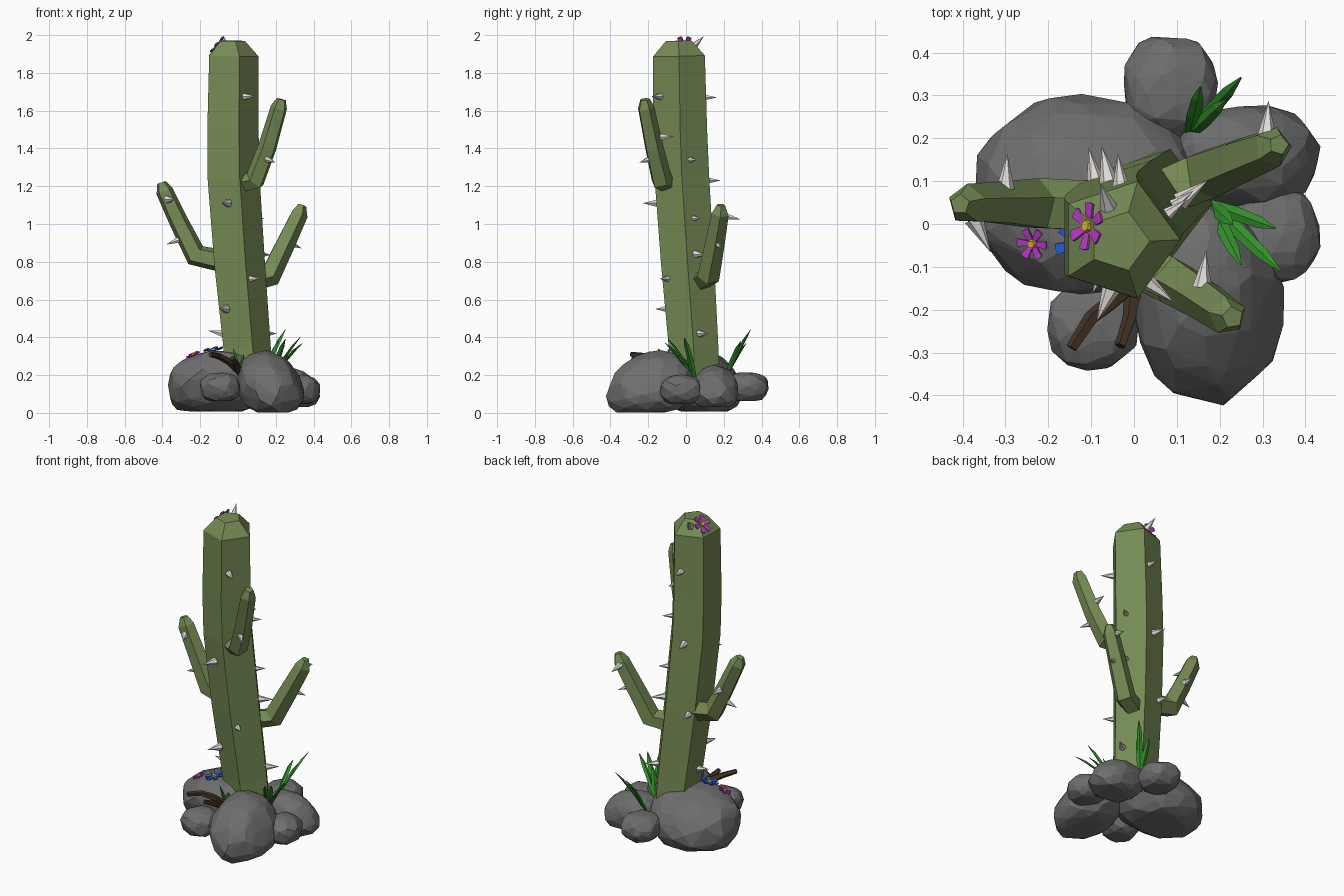
import bpy, bmesh, math, random
from mathutils import Vector as V

random.seed(4)

def mat(name, *c):
    m = bpy.data.materials.new(name)
    m.diffuse_color = (*c, 1)
    return m

CACTUS = mat("cactus green", 0.18, 0.26, 0.09)
STONE = mat("stone grey", 0.155, 0.155, 0.155)
SPINE = mat("pale spine", 0.76, 0.73, 0.71)
PURPLE = mat("purple petal", 0.5, 0.045, 0.6)
BLUE = mat("blue petal", 0.02, 0.12, 0.72)
YELLOW = mat("yellow centre", 0.7, 0.45, 0.03)
BARK = mat("brown bark", 0.055, 0.032, 0.018)
GRASS = mat("grass green", 0.035, 0.29, 0.025)

def finish(bm, name, *mats):
    bmesh.ops.recalc_face_normals(bm, faces=bm.faces)
    me = bpy.data.meshes.new(name)
    bm.to_mesh(me)
    bm.free()
    for m in mats:
        me.materials.append(m)
    ob = bpy.data.objects.new(name, me)
    bpy.context.collection.objects.link(ob)
    return ob

def tube(name, path, radii, sides, m, ref=None, flat=1.0):
    """Polygon rings along a path, capped at both ends."""
    pts = [V(p) for p in path]
    d = pts[-1] - pts[0]
    ref = V(ref) if ref else V((d.y, -d.x, 0)).normalized()
    bm, rings = bmesh.new(), []
    for i, (p, r) in enumerate(zip(pts, radii)):
        t = (pts[min(i + 1, len(pts) - 1)] - pts[max(i - 1, 0)]).normalized()
        u = (ref - t * ref.dot(t)).normalized()
        v = t.cross(u)
        ring = []
        for k in range(sides):
            a = math.tau * k / sides
            ring.append(bm.verts.new(p + u * (r * math.cos(a)) + v * (r * flat * math.sin(a))))
        rings.append(ring)
    for a, b in zip(rings, rings[1:]):
        for k in range(sides):
            j = (k + 1) % sides
            bm.faces.new((a[k], a[j], b[j], b[k]))
    bm.faces.new(rings[0])
    bm.faces.new(rings[-1])
    return finish(bm, name, m)

# Trunk: leaning pentagonal column with a bevelled crown
tube("trunk",
     [(0.052, 0.05, 0.1), (0.035, 0.04, 0.35), (-0.006, 0.008, 0.8), (-0.038, -0.022, 1.25),
      (-0.041, -0.031, 1.5), (-0.036, -0.037, 1.89), (-0.035, -0.04, 1.97)],
     [0.138, 0.138, 0.148, 0.152, 0.15, 0.144, 0.072], 5, CACTUS, ref=(1, 0, 0))

# Three bent arms
tube("left_arm", [(-0.06, 0.035, 0.80), (-0.225, 0.043, 0.835), (-0.313, 0.046, 1.01),
                  (-0.39, 0.046, 1.175), (-0.406, 0.046, 1.22)],
     [0.064, 0.064, 0.053, 0.048, 0.024], 5, CACTUS)
tube("high_arm", [(0.0, -0.09, 1.215), (0.09, -0.13, 1.23), (0.155, -0.17, 1.4),
                  (0.218, -0.214, 1.615), (0.23, -0.218, 1.66)],
     [0.054, 0.058, 0.052, 0.046, 0.026], 5, CACTUS)
tube("low_arm", [(0.07, 0.08, 0.70), (0.165, 0.118, 0.722), (0.25, 0.152, 0.9),
                 (0.324, 0.18, 1.055), (0.338, 0.185, 1.1)],
     [0.058, 0.062, 0.055, 0.048, 0.024], 5, CACTUS)

# Spines: base point and direction
spines = [
    ((0.03, -0.135, 1.675), (0.8, -0.6, 0)), ((-0.03, 0.085, 1.67), (-0.1, 1, 0)),
    ((-0.06, 0.105, 1.23), (-0.2, 1, 0)), ((-0.09, 0.1, 0.8), (-0.2, 1, 0)),
    ((-0.055, -0.155, 1.11), (-0.4, -0.9, 0)), ((-0.065, -0.09, 0.55), (-0.4, -0.9, 0)),
    ((-0.08, 0.0, 0.42), (-1, 0, 0.2)), ((0.055, -0.09, 0.71), (0.8, -0.6, 0)),
    ((0.075, 0.03, 1.03), (0.8, 0.6, 0)), ((0.11, 0.055, 0.84), (0.8, 0.6, -0.05)),
    ((0.14, 0.07, 0.42), (0.8, 0.6, 0)), ((0.06, 0.01, 1.34), (0.8, 0.6, 0)),
    ((-0.06, 0.04, 1.94), (-0.2, 0.6, 0.6)),
    ((-0.37, 0.005, 1.13), (0.45, -0.9, 0)), ((-0.305, 0.045, 0.92), (-0.9, -0.1, -0.35)),
    ((-0.3, 0.085, 1.0), (0.05, 1, 0)),
    ((0.15, -0.185, 1.345), (0.6, -0.8, -0.25)), ((0.16, -0.14, 1.46), (0.1, 1, 0.05)),
    ((0.27, 0.155, 0.9), (0.8, 0.4, -0.35)), ((0.31, 0.21, 1.04), (0.05, 1, -0.2)),
]
bm = bmesh.new()
for p, d in spines:
    d = V(d).normalized()
    q = d.to_track_quat('Z', 'Y')
    tip = bm.verts.new(V(p) + d * 0.08)
    ring = [bm.verts.new(V(p) - d * 0.008 + q @ V((0.023 * math.cos(k * math.tau / 6),
            0.023 * math.sin(k * math.tau / 6), 0))) for k in range(6)]
    bm.faces.new(ring)
    for k in range(6):
        bm.faces.new((ring[k], ring[(k + 1) % 6], tip))
finish(bm, "spines", SPINE)

# Rocks: convex hulls of jittered points on a rounded, flat-bottomed block
def rock(name, c, r, n=110, skew=(0, 0), p=2.4, taper=0.0):
    bm = bmesh.new()
    for i in range(n):
        z = 1 - 2 * (i + 0.5) / n
        a = i * 2.39996 + random.uniform(-0.25, 0.25)
        s = math.sqrt(1 - z * z)
        d = V((s * math.cos(a), s * math.sin(a), z))
        d /= sum(abs(k) ** p for k in d) ** (1 / p)
        d *= random.uniform(0.96, 1.03)
        if d.z < 0:
            d.z = max(d.z, -0.86) / 0.86
        w = 1 - taper * d.z
        bm.verts.new((c[0] + d.x * r[0] * w + skew[0] * d.z, c[1] + d.y * r[1] * w + skew[1] * d.z,
                      max(0, c[2] + d.z * r[2])))
    res = bmesh.ops.convex_hull(bm, input=bm.verts)
    junk = {e for e in res["geom_interior"] + res["geom_unused"] if isinstance(e, bmesh.types.BMVert)}
    bmesh.ops.delete(bm, geom=list(junk), context='VERTS')
    finish(bm, name, STONE)

rock("big_rock", (-0.11, 0.062, 0.17), (0.265, 0.225, 0.163), 130, (0.025, -0.035), 2.3, 0.06)
rock("front_right_rock", (0.165, -0.175, 0.168), (0.17, 0.23, 0.165), 100, (-0.03, 0.04), 2.1, 0.17)
rock("small_front_rock", (-0.095, -0.235, 0.138), (0.107, 0.105, 0.075), 70)
rock("right_rock", (0.327, -0.025, 0.125), (0.11, 0.114, 0.078), 70, p=2.3)
rock("back_right_rock", (0.255, 0.155, 0.14), (0.16, 0.118, 0.11), 80, (-0.03, 0), 2.5, 0.15)
rock("back_rock", (0.085, 0.32, 0.14), (0.112, 0.12, 0.076), 70)

# Flowers: six widening petals, raised tips, and a button centre
def flower(name, c, n, r, m):
    q = V(n).to_track_quat('Z', 'Y')
    bm = bmesh.new()
    c = V(c)
    for k in range(6):
        a = math.tau * k / 6
        o, w = V((math.cos(a), math.sin(a), 0)), V((-math.sin(a), math.cos(a), 0))
        layers = []
        for h in (0, 0.006):
            layers.append([bm.verts.new(c + q @ (o * (r * f) + w * (r * g) + V((0, 0, h + r * z))))
                           for f, g, z in ((0.1, -0.12, 0), (0.95, -0.25, 0.12), (1, 0, 0.14),
                                           (0.95, 0.25, 0.12), (0.1, 0.12, 0))])
        bm.faces.new(layers[0])
        bm.faces.new(layers[1])
        for i in range(5):
            j = (i + 1) % 5
            bm.faces.new((layers[0][i], layers[0][j], layers[1][j], layers[1][i]))
    lo, hi = [[bm.verts.new(c + q @ V((r * s * math.cos(k * math.tau / 6),
               r * s * math.sin(k * math.tau / 6), h))) for k in range(6)]
              for s, h in ((0.34, 0), (0.24, 0.016))]
    centre = [bm.faces.new(lo), bm.faces.new(hi)]
    centre += [bm.faces.new((lo[k], lo[(k + 1) % 6], hi[(k + 1) % 6], hi[k])) for k in range(6)]
    for f in centre:
        f.material_index = 1
    finish(bm, name, m, YELLOW)

flower("crown_flower", (-0.103, -0.006, 1.945), (-0.75, 0.1, 0.65), 0.056, PURPLE)
flower("purple_rock_flower", (-0.235, -0.045, 0.302), (-0.4, -0.2, 0.9), 0.038, PURPLE)
flower("blue_rock_flower", (-0.13, -0.045, 0.328), (-0.15, -0.15, 0.97), 0.054, BLUE)

# Grass: flattened tapering blades in tufts
def tuft(name, base, tips):
    b = V(base)
    for i, t in enumerate(tips):
        t = V(t)
        path = [b, b.lerp(t, 0.35) + V((0, 0, 0.015)), b.lerp(t, 0.75) + V((0, 0, 0.012)), t]
        tube(f"{name}_{i + 1}", path, [0.012, 0.017, 0.014, 0.002], 4, GRASS, flat=0.45)

tuft("right_grass", (0.18, 0.045, 0.18),
     [(0.33, -0.01, 0.40), (0.342, -0.11, 0.37), (0.25, -0.095, 0.39), (0.23, 0.0, 0.35)])
tuft("back_grass", (0.13, 0.21, 0.18),
     [(0.155, 0.32, 0.37), (0.25, 0.342, 0.44), (0.215, 0.29, 0.38)])
tuft("front_grass", (0.01, -0.125, 0.19), [(-0.025, -0.145, 0.34), (0.03, -0.14, 0.31)])

# Dead twigs at the front
tube("long_twig", [(0.02, -0.12, 0.21), (-0.05, -0.18, 0.275), (-0.1, -0.22, 0.3),
                   (-0.145, -0.29, 0.31)], [0.021, 0.02, 0.018, 0.014], 5, BARK)
tube("short_twig", [(0.02, -0.11, 0.19), (-0.005, -0.18, 0.24), (-0.01, -0.22, 0.26),
                    (-0.032, -0.285, 0.29)], [0.02, 0.02, 0.017, 0.013], 5, BARK)
